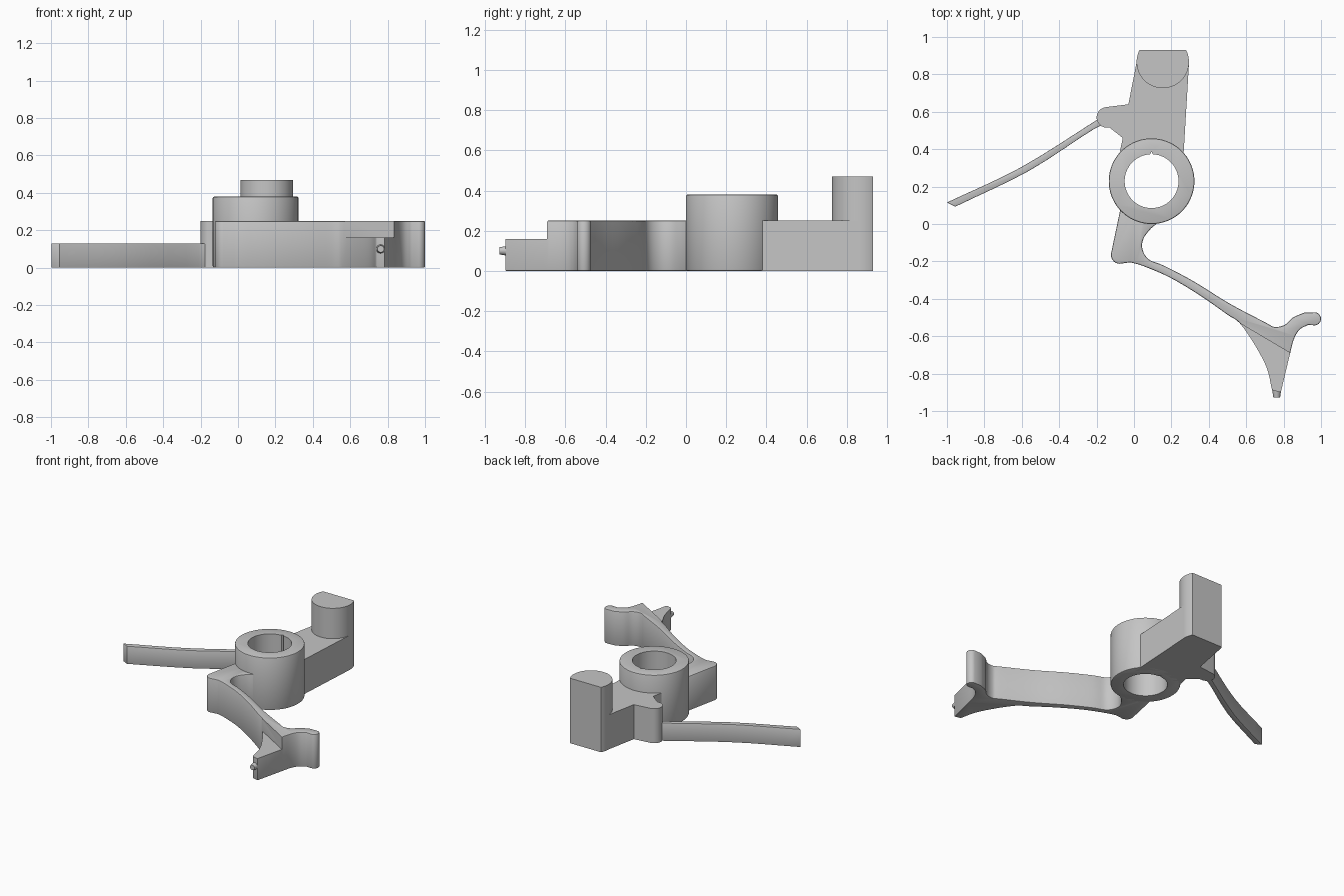
import bpy, bmesh
from math import sin, cos, radians
from mathutils import Vector

cube = bpy.data.objects.get("Cube")
if cube:
    bpy.data.objects.remove(cube)

grey = bpy.data.materials.new("plain_grey")
grey.use_nodes = True
colour = (0.56, 0.56, 0.56, 1)
grey.diffuse_color = colour
grey.node_tree.nodes["Principled BSDF"].inputs["Base Color"].default_value = colour

HUB = (0.094, 0.229)
TOP = 0.25


def arc(centre, radius, start, end, steps=16):
    angles = [radians(start + (end - start) * i / steps) for i in range(steps + 1)]
    return [(centre[0] + radius * cos(a), centre[1] + radius * sin(a)) for a in angles]


def spline(points, steps=4):
    """Smooth curve through the points."""
    p = [Vector(q) for q in points]
    p = [2 * p[0] - p[1]] + p + [2 * p[-1] - p[-2]]
    out = []
    for a, b, c, d in zip(p, p[1:], p[2:], p[3:]):
        for i in range(steps):
            t = i / steps
            out.append(tuple(b + (c - a) * t / 2 + (a - b * 2.5 + c * 2 - d / 2) * t**2
                             + ((b - c) * 3 + d - a) * t**3 / 2))
    return out + [tuple(points[-1])]


def prism(name, outline, low, high, bevel=0, cutter=None):
    """Extrude an outline upward, round its rims and cut it."""
    bm = bmesh.new()
    face = bm.faces.new([bm.verts.new((x, y, low)) for x, y in outline])
    top = bmesh.ops.extrude_face_region(bm, geom=[face])["geom"]
    bmesh.ops.translate(bm, vec=(0, 0, high - low),
                        verts=[v for v in top if isinstance(v, bmesh.types.BMVert)])
    bmesh.ops.recalc_face_normals(bm, faces=bm.faces)
    mesh = bpy.data.meshes.new(name)
    bm.to_mesh(mesh)
    bm.free()
    mesh.materials.append(grey)
    obj = bpy.data.objects.new(name, mesh)
    bpy.context.collection.objects.link(obj)
    if bevel:
        mod = obj.modifiers.new("rim", "BEVEL")
        mod.width, mod.segments = bevel, 2
        mod.limit_method, mod.angle_limit = "ANGLE", radians(60)
        mod.use_clamp_overlap = False
    if cutter:
        mod = obj.modifiers.new("cut", "BOOLEAN")
        mod.operation, mod.object, mod.solver = "DIFFERENCE", cutter, "EXACT"
    if obj.modifiers:
        graph = bpy.context.evaluated_depsgraph_get()
        baked = bpy.data.meshes.new_from_object(obj.evaluated_get(graph))
        obj.modifiers.clear()
        obj.data = baked
    if cutter:
        bpy.data.objects.remove(cutter)
    finish(obj)
    return obj


def finish(obj):
    bpy.ops.object.select_all(action="DESELECT")
    obj.select_set(True)
    bpy.context.view_layer.objects.active = obj
    bpy.ops.object.shade_smooth_by_angle(angle=radians(35))


# Hub with a bore and a small key groove
bore = arc(HUB, 0.144, 93, 447, 64)
groove = [(HUB[0], HUB[1] + 0.158)]
hole = prism("bore_cutter", bore + groove, -0.1, 0.6)
hole.hide_render = True
prism("hub", arc(HUB, 0.229, 0, 355, 71), 0, 0.38, 0.008, hole)

# Back arm with its side boss
boss = arc((-0.145, 0.57), 0.055, 95, 255, 12)
back_arm = ([(0.294, 0.86), (0.013, 0.86), (-0.03, 0.64)] + boss
            + [(-0.13, 0.515), (-0.06, 0.46), (-0.075, 0.39)]
            + arc(HUB, 0.19, 137, 28))
prism("back_arm", back_arm, 0, TOP)

# Post with a flat back
prism("post", arc((0.154, 0.866), 0.14, 152.6, 387.4, 40), 0, 0.47)

# Thin side blade
blade = (spline([(-0.15, 0.59), (-0.24, 0.53), (-0.61, 0.3), (-1, 0.115)])
         + spline([(-0.955, 0.093), (-0.56, 0.285), (-0.21, 0.51), (-0.13, 0.53)]))
prism("side_blade", blade, 0, 0.13, 0.004)

# Front arm: rounded heel, curved strap, pointed foot and hooked toe
heel = arc((-0.075, -0.165), 0.048, 170, 265, 8)
under = spline([(-0.02, -0.205), (0.05, -0.225), (0.19, -0.285), (0.35, -0.38),
                (0.5, -0.485), (0.565, -0.53), (0.645, -0.645), (0.71, -0.77),
                (0.738, -0.888)])
hook = spline([(0.835, -0.69), (0.855, -0.615), (0.885, -0.565), (0.93, -0.54)])
toe = arc((0.965, -0.507), 0.035, -85, 85, 10)
over = spline([(0.91, -0.474), (0.85, -0.5), (0.805, -0.54), (0.75, -0.55),
               (0.7, -0.525), (0.51, -0.425), (0.325, -0.31), (0.165, -0.225),
               (0.08, -0.19), (0.045, -0.135), (0.05, -0.08), (0.085, -0.03),
               (0.12, 0)])
front_arm = ([(-0.075, 0.07)] + heel + under + [(0.785, -0.9)] + hook + toe + over
             + arc(HUB, 0.19, 276, 223, 8))
step = prism("foot_cutter", [(0.511, -0.498), (0.889, -0.722), (0.85, -1), (0.5, -1)],
             0.16, 0.4)
step.hide_render = True
prism("front_arm", front_arm, 0, TOP, 0.007, step)

# Small nub on the tip of the foot
bpy.ops.mesh.primitive_cone_add(vertices=24, radius1=0.026, radius2=0.018, depth=0.05,
                                location=(0.763, -0.902, 0.1), rotation=(radians(90), 0, 0))
nub = bpy.context.object
nub.name = "foot_nub"
nub.data.materials.append(grey)
finish(nub)
